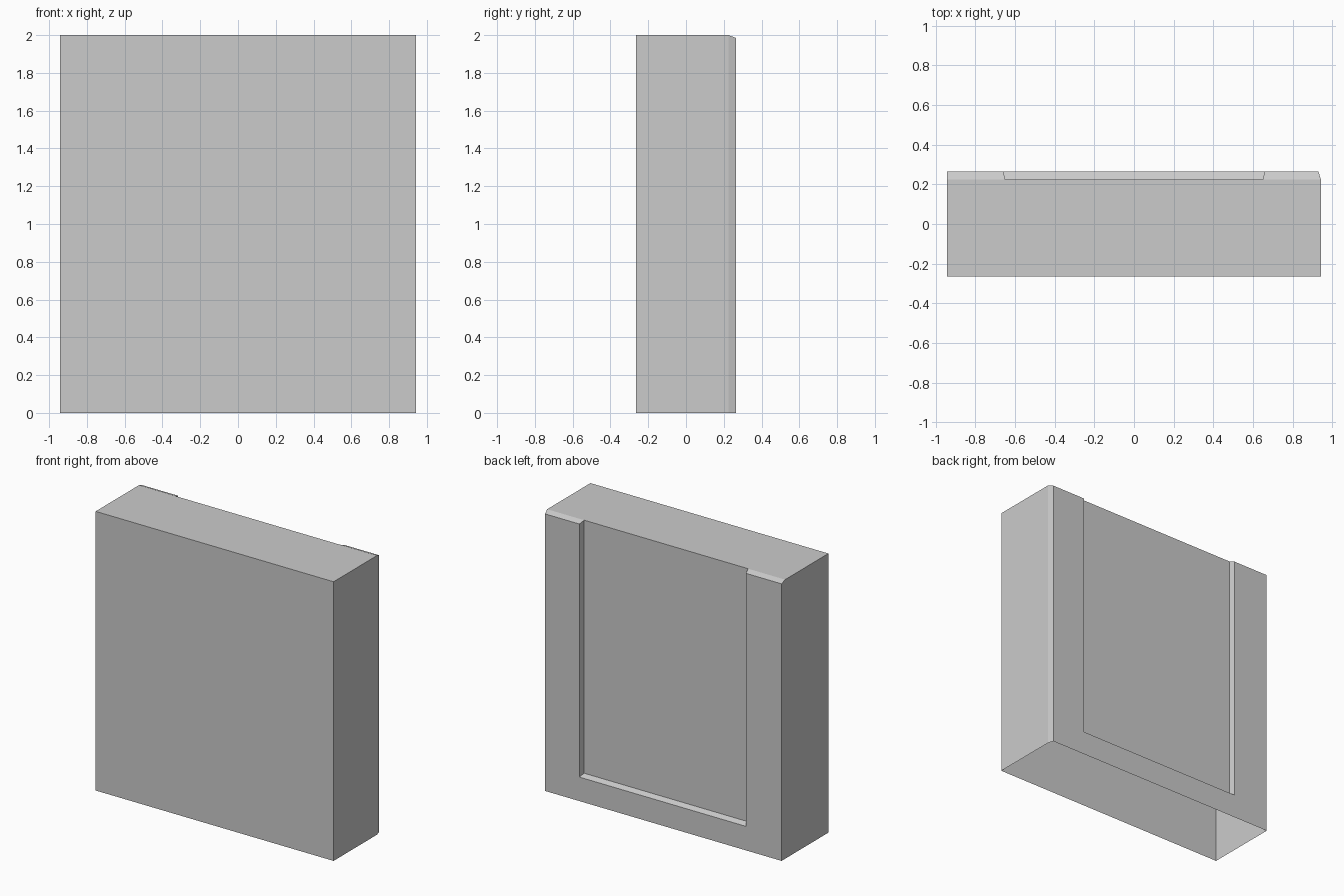
import bpy
import bmesh

cube = bpy.data.objects.get("Cube")
if cube:
    bpy.data.objects.remove(cube, do_unlink=True)

GREY = (0.6, 0.6, 0.6, 1)
mat = bpy.data.materials.new("plain grey")
mat.use_nodes = True
mat.diffuse_color = GREY
mat.node_tree.nodes["Principled BSDF"].inputs["Base Color"].default_value = GREY

# Main dimensions
W, H = 0.943, 2.0                      # half width, height
FRONT, MID, BACK = -0.265, 0.225, 0.265
TOP_LIP, SIDE_LIP = 1.985, 0.931       # sloped rear edges
IN_X, IN_Z = 0.65, 0.187               # recess floor
OUT_X, OUT_Z = 0.66, 0.172             # recess opening


def build(name, faces):
    """Join polygons given as point lists into one flat shaded object."""
    bm = bmesh.new()
    for points in faces:
        bm.faces.new([bm.verts.new(p) for p in points])
    bmesh.ops.remove_doubles(bm, verts=bm.verts, dist=0.0005)
    mesh = bpy.data.meshes.new(name)
    bm.to_mesh(mesh)
    bm.free()
    mesh.materials.append(mat)
    obj = bpy.data.objects.new(name, mesh)
    bpy.context.collection.objects.link(obj)
    return obj


def bridge(a, b):
    """Quads between two paths of equal length."""
    return [(a[i], a[i + 1], b[i + 1], b[i]) for i in range(len(a) - 1)]


def u_path(left, right, top, bottom, y):
    """U-shaped path, down the left side and up the right one."""
    return [(left, y, top), (left, y, bottom), (right, y, bottom), (right, y, top)]


# Case: front, sides and top, open underneath
front = [(W, FRONT, 0), (W, FRONT, H), (-W, FRONT, H), (-W, FRONT, 0)]
middle = [(x, MID, z) for x, y, z in front]
build("case_shell", [front[::-1]] + bridge(front, middle))

# Recess floor, open at the top
floor = u_path(-IN_X, IN_X, H, IN_Z, MID)
build("recess_panel", [floor[::-1]])

# Raised rear frame: sloped recess walls, flat rim, sloped outer edges
opening = u_path(-OUT_X, OUT_X, TOP_LIP, OUT_Z, BACK)
rim = u_path(-W, SIDE_LIP, TOP_LIP, 0, BACK)
base = u_path(-W, W, H, 0, MID)
frame = bridge(floor, opening) + bridge(opening, rim)
for i, j in ((0, 1), (2, 3)):
    frame.append((rim[i], rim[j], base[j], base[i]))
frame.append((opening[0], floor[0], base[0], rim[0]))
frame.append((floor[3], opening[3], rim[3], base[3]))
build("rear_frame", frame)
